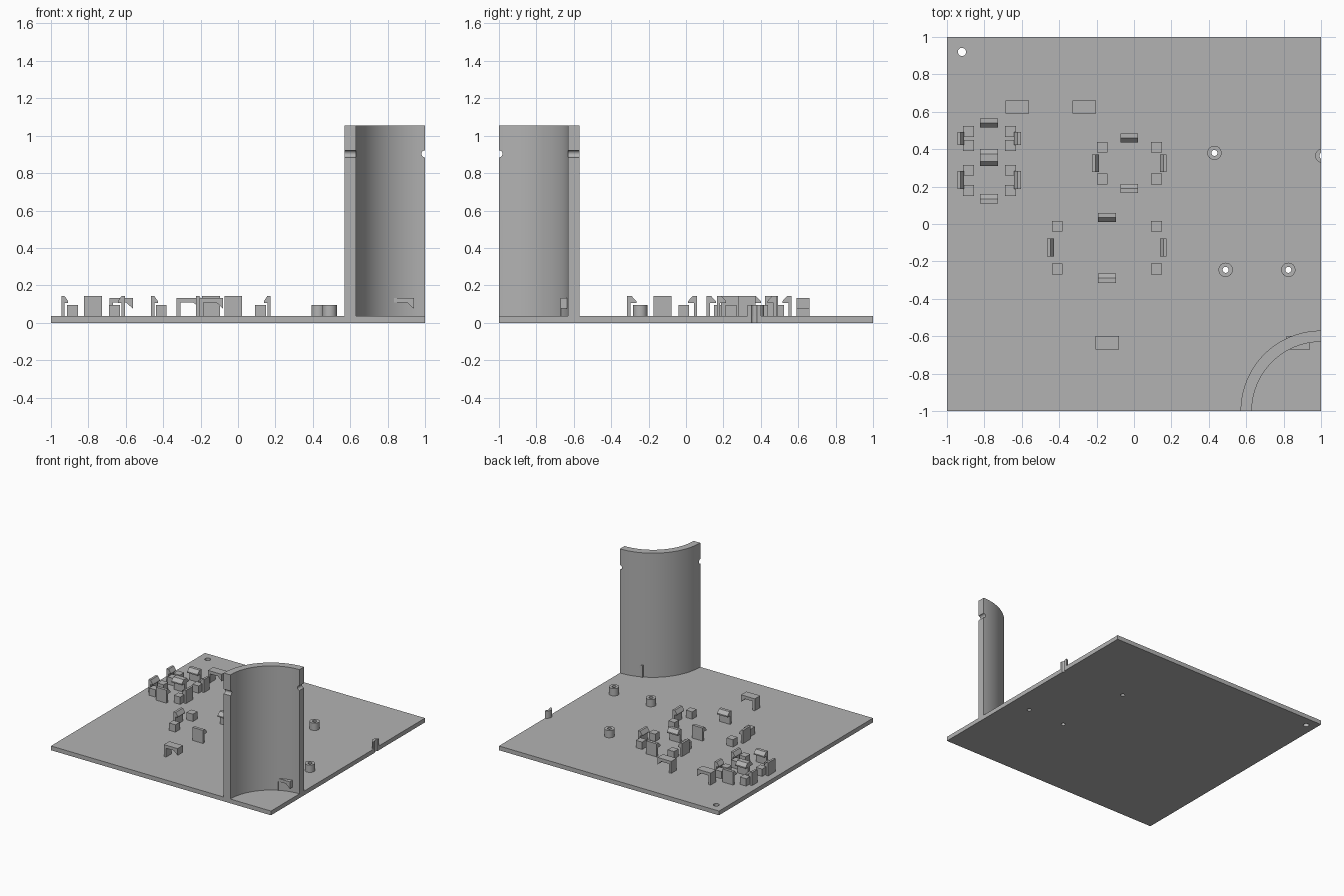
import bpy
import math
from mathutils import Matrix, Vector

if "Cube" in bpy.data.objects:
    bpy.data.objects.remove(bpy.data.objects["Cube"])

grey = bpy.data.materials.new("matte_grey")
grey.use_nodes = True
COLOUR = (0.45, 0.45, 0.45, 1)
grey.diffuse_color = COLOUR
grey.node_tree.nodes["Principled BSDF"].inputs["Base Color"].default_value = COLOUR

FLOOR = 0.035       # top of the base plate
SINK = FLOOR - 0.005  # parts start slightly inside the plate


def prism(name, points, depth, matrix=Matrix()):
    """Extrude a counter-clockwise 2D outline along local z."""
    n = len(points)
    verts = [matrix @ Vector((x, y, z)) for z in (0, depth) for x, y in points]
    faces = [list(range(n))[::-1], list(range(n, 2 * n))]
    faces += [(i, (i + 1) % n, n + (i + 1) % n, n + i) for i in range(n)]
    mesh = bpy.data.meshes.new(name)
    mesh.from_pydata(verts, [], faces)
    mesh.materials.append(grey)
    obj = bpy.data.objects.new(name, mesh)
    bpy.context.collection.objects.link(obj)
    return obj


def box(name, x0, x1, y0, y1, z0, z1):
    outline = [(x0, y0), (x1, y0), (x1, y1), (x0, y1)]
    return prism(name, outline, z1 - z0, Matrix.Translation((0, 0, z0)))


def arc(cx, cy, r, start, end, steps):
    angles = [math.radians(start + (end - start) * i / steps) for i in range(steps + 1)]
    return [(cx + r * math.cos(a), cy + r * math.sin(a)) for a in angles]


def rod(name, x, y, r, z0, z1):
    return prism(name, arc(x, y, r, 0, 360, 32)[:-1], z1 - z0, Matrix.Translation((0, 0, z0)))


def cut(obj, cutters):
    """Subtract every cutter from obj and remove the cutters."""
    bpy.context.view_layer.objects.active = obj
    for cutter in cutters:
        cutter.hide_render = True
        mod = obj.modifiers.new("cut", "BOOLEAN")
        mod.operation = "DIFFERENCE"
        mod.solver = "EXACT"
        mod.object = cutter
        bpy.ops.object.modifier_apply(modifier=mod.name)
        bpy.data.objects.remove(cutter)


def smooth(obj):
    bpy.ops.object.select_all(action="DESELECT")
    obj.select_set(True)
    bpy.context.view_layer.objects.active = obj
    bpy.ops.object.shade_smooth_by_angle(angle=math.radians(30))


# Base plate with screw holes
POSTS = [(0.43, 0.38), (0.49, -0.245), (0.825, -0.245), (1.007, 0.365)]
plate = box("base_plate", -1, 1, -1, 1, 0, FLOOR)
holes = [rod("hole", x, y, 0.016, -0.1, 0.2) for x, y in POSTS]
holes.append(rod("hole", -0.92, 0.92, 0.022, -0.1, 0.2))
cut(plate, holes)

# Hollow screw posts, the last one trimmed by the plate edge
for x, y in POSTS:
    post = rod("screw_post", x, y, 0.038, SINK, 0.095)
    cutters = [rod("bore", x, y, 0.016, -0.1, 0.2)]
    if x > 1:
        cutters.append(box("trim", 1, 1.2, 0.2, 0.5, -0.1, 0.2))
    cut(post, cutters)
    smooth(post)

# Tall quarter-round wall with a half-round notch in each end
outline = arc(1, -1, 0.43, 90, 180, 32) + arc(1, -1, 0.37, 180, 90, 32)
wall = prism("curved_wall", outline, 1.055 - SINK, Matrix.Translation((0, 0, SINK)))
notches = []
for spot, axis in (((1, -0.8, 0.903), "X"), ((0.8, -1, 0.903), "Y")):
    turn = Matrix.Rotation(math.radians(90 if axis == "X" else -90), 4, axis)
    notch = rod("notch", 0, 0, 0.019, -0.5, 0.5)
    notch.data.transform(Matrix.Translation(spot) @ turn)
    notches.append(notch)
cut(wall, notches)
smooth(wall)

# Overhanging brackets: leg, top bar and a tapered hook
BRACKET = [(0, SINK), (0.02, SINK), (0.02, 0.108), (0.09, 0.108),
           (0.125, 0.075), (0.125, 0.133), (0, 0.133)]
upright = Matrix.Rotation(math.radians(90), 4, "X")
for x, y in [(-0.687, 0.66), (-0.328, 0.66), (-0.205, -0.6), (0.815, -0.6)]:
    prism("bracket", BRACKET, 0.07, Matrix.Translation((x, y, 0)) @ upright)


# Snap clips, each hooked toward the inside of its bay
def clip(x, y, angle, width, reach):
    flat = reach * 0.5
    profile = [(0, SINK), (0.018, SINK), (0.018, 0.105), (reach, 0.105),
               (reach, 0.115), (flat, 0.142), (0, 0.142)]
    place = (Matrix.Translation((x, y, 0)) @ Matrix.Rotation(math.radians(angle), 4, "Z")
             @ Matrix.Translation((0, width / 2, 0)) @ upright)
    prism("snap_clip", profile, width, place)


# Bays: clip left, right, bottom, top; clip centres; side width; block columns and rows
BAYS = [
    (-0.945, -0.605, 0.35, 0.565, -0.775, 0.457, 0.07, (-0.885, -0.66), (0.42, 0.495)),
    (-0.945, -0.605, 0.11, 0.36, -0.775, 0.235, 0.095, (-0.885, -0.66), (0.18, 0.287)),
    (-0.225, 0.175, 0.165, 0.485, -0.025, 0.325, 0.095, (-0.17, 0.12), (0.24, 0.41)),
    (-0.465, 0.175, -0.315, 0.06, -0.145, -0.125, 0.095, (-0.41, 0.12), (-0.24, -0.012)),
]
for left, right, low, high, mid_x, mid_y, side, columns, rows in BAYS:
    clip(left, mid_y, 0, side, 0.037)
    clip(right, mid_y, 180, side, 0.037)
    clip(mid_x, low, 90, 0.095, 0.05)
    clip(mid_x, high, -90, 0.095, 0.05)
    for x in columns:
        for y in rows:
            box("support_block", x - 0.029, x + 0.029, y - 0.029, y + 0.029, SINK, 0.095)
